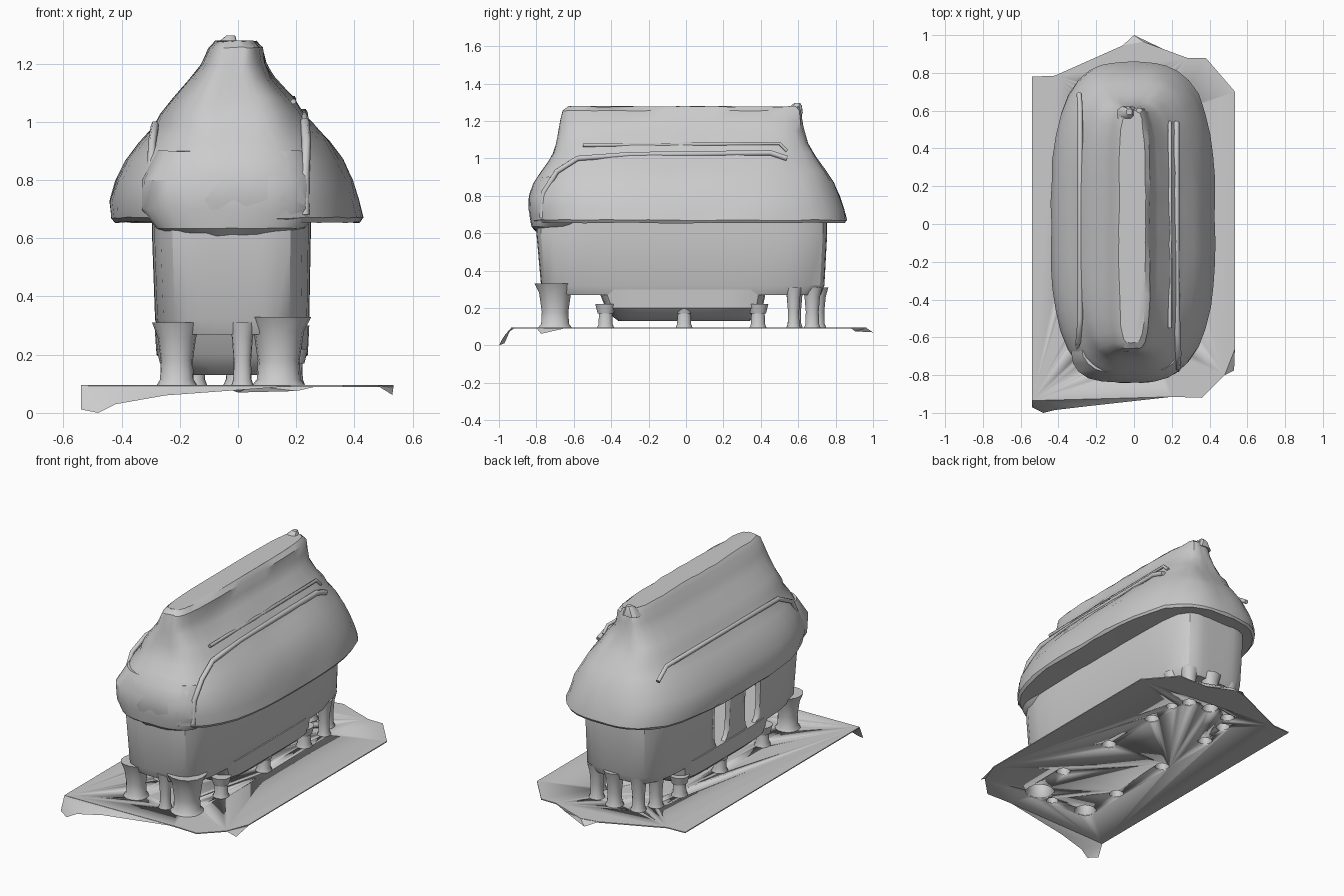
import bpy, bmesh, math, random

random.seed(4)
N = 48


def finish(name, bm, angle=32):
    bmesh.ops.recalc_face_normals(bm, faces=bm.faces)
    me = bpy.data.meshes.new(name)
    bm.to_mesh(me)
    bm.free()
    ob = bpy.data.objects.new(name, me)
    bpy.context.collection.objects.link(ob)
    bpy.ops.object.select_all(action='DESELECT')
    ob.select_set(True)
    bpy.context.view_layer.objects.active = ob
    bpy.ops.object.shade_smooth_by_angle(angle=math.radians(angle))
    return ob


def loft(bm, rings, seg=N, caps=(True, True), jitter=0.0):
    """Stack of rounded-rectangle rings: (z, xmin, xmax, ymin, ymax, exponent)."""
    loops = []
    for z, x0, x1, y0, y1, e in rings:
        loop = []
        for i in range(seg):
            a = 2 * math.pi * i / seg
            c, s = math.cos(a), math.sin(a)
            r = (abs(c) ** e + abs(s) ** e) ** (-1 / e)
            j = random.uniform(-jitter, jitter)
            loop.append(bm.verts.new(((x0 + x1) / 2 + c * r * (x1 - x0) / 2 + j,
                                      (y0 + y1) / 2 + s * r * (y1 - y0) / 2 + j, z + j)))
        loops.append(loop)
    for a, b in zip(loops, loops[1:]):
        for i in range(seg):
            k = (i + 1) % seg
            bm.faces.new((a[i], a[k], b[k], b[i]))
    if caps[0]:
        bm.faces.new(loops[0][::-1])
    if caps[1]:
        bm.faces.new(loops[-1])


def loft_object(name, rings, **kw):
    bm = bmesh.new()
    loft(bm, rings, **kw)
    return finish(name, bm)


def cut(target, cutter):
    cutter.hide_render = True
    cutter.hide_viewport = False
    cutter.display_type = 'WIRE'
    m = target.modifiers.new("cut", 'BOOLEAN')
    m.operation = 'DIFFERENCE'
    m.solver = 'EXACT'
    m.object = cutter


# Thatched roof: eave underside, bulging skirt, narrowing slope, ridge
loft_object("roof", [
    (0.665, -0.29, 0.24, -0.78, 0.75, 5),
    (0.655, -0.42, 0.42, -0.81, 0.85, 3),
    (0.67, -0.435, 0.43, -0.825, 0.86, 3),
    (0.73, -0.44, 0.415, -0.84, 0.845, 3),
    (0.80, -0.42, 0.395, -0.84, 0.82, 3),
    (0.87, -0.385, 0.36, -0.815, 0.79, 3),
    (0.93, -0.34, 0.315, -0.775, 0.75, 3.2),
    (0.985, -0.29, 0.265, -0.735, 0.71, 3.5),
    (1.03, -0.265, 0.225, -0.71, 0.68, 4),
    (1.08, -0.225, 0.19, -0.695, 0.65, 4),
    (1.15, -0.165, 0.125, -0.68, 0.63, 4),
    (1.20, -0.125, 0.095, -0.672, 0.62, 4.5),
    (1.255, -0.10, 0.085, -0.66, 0.615, 4.5),
    (1.277, -0.08, 0.06, -0.63, 0.60, 4),
], jitter=0.003)

# Front gable bulge drooping under the front eave
loft_object("front_bulge", [
    (0.61, -0.22, 0.17, -0.80, -0.5, 3), (0.635, -0.28, 0.23, -0.825, -0.5, 3),
    (0.70, -0.33, 0.28, -0.835, -0.45, 3), (0.80, -0.33, 0.27, -0.84, -0.45, 3),
    (0.90, -0.28, 0.24, -0.79, -0.45, 3)], seg=28, jitter=0.003)

# Raised ridge tip at the back
loft_object("ridge_tip", [(1.24, -0.09, 0.02, 0.54, 0.625, 3),
                          (1.28, -0.06, -0.005, 0.56, 0.62, 3),
                          (1.297, -0.04, -0.01, 0.58, 0.61, 3)], seg=12)

# Thatch seams: raised edge strips running along each side of the roof
def strip(name, pts, w):
    cu = bpy.data.curves.new(name, 'CURVE')
    cu.dimensions = '3D'
    cu.bevel_depth = w
    cu.bevel_resolution = 1
    cu.use_fill_caps = True
    sp = cu.splines.new('POLY')
    sp.points.add(len(pts) - 1)
    for p, co in zip(sp.points, pts):
        p.co = (*co, 1)
    ob = bpy.data.objects.new(name, cu)
    bpy.context.collection.objects.link(ob)

strip("right_thatch_edge", [(0.23, -0.77, 0.68), (0.23, -0.76, 0.82), (0.235, -0.69, 0.93),
                            (0.23, -0.58, 1.0), (0.225, -0.3, 1.02), (0.225, 0.45, 1.03),
                            (0.225, 0.54, 1.0)], 0.016)
strip("right_upper_edge", [(0.19, -0.55, 1.07), (0.19, 0.5, 1.08), (0.19, 0.54, 1.04)], 0.01)
strip("left_thatch_edge", [(-0.3, -0.68, 0.80), (-0.295, -0.62, 0.93), (-0.285, -0.5, 0.99),
                           (-0.285, 0.6, 0.99), (-0.29, 0.69, 0.93)], 0.014)

# House walls: hollow body with two tall windows on the left
body = loft_object("walls", [
    (0.27, -0.27, 0.225, -0.755, 0.72, 5), (0.32, -0.285, 0.245, -0.775, 0.74, 6),
    (0.60, -0.295, 0.25, -0.80, 0.755, 6), (0.69, -0.295, 0.25, -0.80, 0.755, 6)])
cut(body, loft_object("wall_cavity_cutter", [
    (0.30, -0.255, 0.215, -0.74, 0.70, 6), (0.67, -0.26, 0.22, -0.77, 0.72, 6)]))
for n, y in enumerate((0.06, -0.24)):
    w = loft_object("window_cutter_%d" % n, [(-0.1, -0.18, 0.18, -0.075, 0.075, 3),
                                             (0.1, -0.18, 0.18, -0.075, 0.075, 3)], seg=24)
    w.rotation_euler = (0, math.pi / 2, 0)
    w.location = (-0.29, y, 0.47)
    cut(body, w)

# Lower floor between the legs
loft_object("floor", [
    (0.13, -0.18, 0.14, -0.36, 0.34, 5), (0.16, -0.24, 0.20, -0.40, 0.38, 6),
    (0.20, -0.28, 0.24, -0.43, 0.41, 8), (0.30, -0.287, 0.245, -0.47, 0.43, 8)])

# Hollow stilts flaring at foot and top: (x, y, radius, top)
legs = [(sx, y, 0.036, 0.22) for y in (-0.43, -0.01, 0.385) for sx in (-0.225, 0.185)]
legs += [(-0.21, -0.70, 0.055, 0.31), (0.015, -0.735, 0.03, 0.31), (0.14, -0.70, 0.072, 0.33),
         (-0.2, 0.58, 0.035, 0.31), (0.19, 0.575, 0.03, 0.31), (-0.15, 0.68, 0.035, 0.31),
         (0.0, 0.70, 0.04, 0.31), (0.14, 0.675, 0.035, 0.31)]
bm, holes = bmesh.new(), bmesh.new()
for x, y, r, top in legs:
    def ring(z, k):
        return (z, x - r * k, x + r * k, y - r * k, y + r * k, 2.3)
    loft(bm, [ring(0.092, 1.3), ring(0.115, 1.05), ring(0.18, 1.0),
              ring(top - 0.05, 1.2), ring(top, 1.55)], seg=14, caps=(False, True))
    loft(holes, [ring(0.03, 1.15), ring(0.13, 1.15)], seg=14)
finish("stilts", bm, 50)
hole_cutter = finish("stilt_hole_cutter", holes)

# Thin ground plate with chipped corners
bm = bmesh.new()
outline = [(-0.54, 0.78), (-0.54, -0.935), (0.2, -0.915), (0.36, -0.92), (0.48, -0.80),
           (0.535, -0.66), (0.535, 0.70), (0.38, 0.88), (0.28, 0.88), (0.05, 0.965),
           (-0.06, 0.945), (-0.42, 0.785)]
bot = [bm.verts.new((x, y, 0.089)) for x, y in outline]
face = bm.faces.new(bot)
ext = bmesh.ops.extrude_face_region(bm, geom=[face])
for v in ext["geom"]:
    if isinstance(v, bmesh.types.BMVert):
        v.co.z = 0.095
cut(finish("ground_plate", bm), hole_cutter)

# Drooping torn flaps on the plate edges
bm = bmesh.new()
for pts in ([(-0.54, -0.935, 0.093), (-0.54, -0.97, 0.012), (-0.48, -1.0, 0.0),
             (-0.42, -0.985, 0.03), (-0.25, -0.965, 0.06), (0.2, -0.915, 0.093)],
            [(0.05, 0.965, 0.093), (0, 1.0, 0.07), (-0.06, 0.945, 0.093)],
            [(0.05, 0.965, 0.093), (0, 1.0, 0.07), (0.2, 0.905, 0.075), (0.28, 0.88, 0.093)],
            [(0.48, -0.80, 0.093), (0.53, -0.775, 0.062), (0.535, -0.64, 0.093)]):
    vs = [bm.verts.new(p) for p in pts]
    for i in range(1, len(vs) - 1):
        bm.faces.new((vs[0], vs[i], vs[i + 1]))
finish("plate_flaps", bm)
